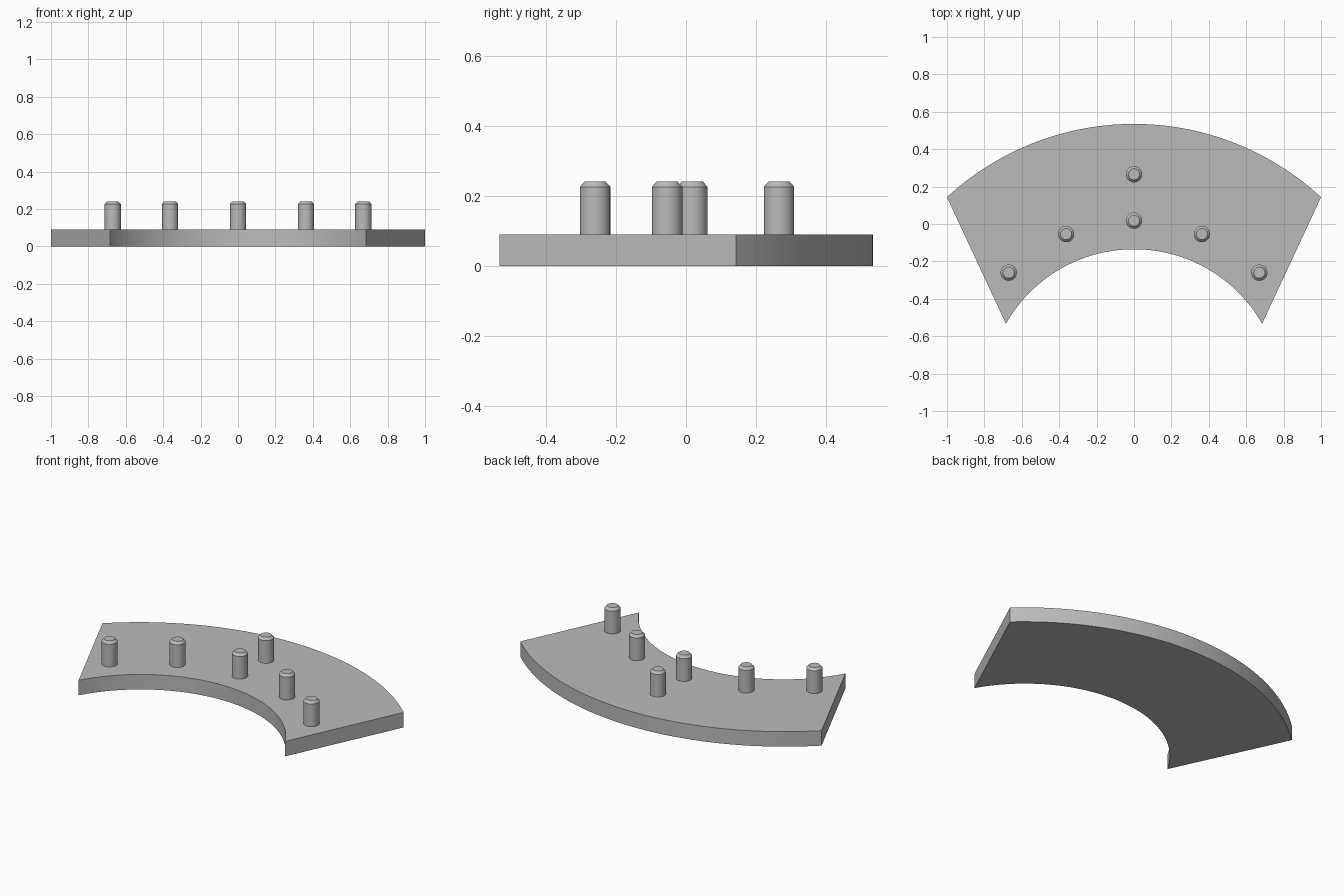
import bpy
import bmesh
from math import asin, sin, cos, pi

if "Cube" in bpy.data.objects:
    bpy.data.objects.remove(bpy.data.objects["Cube"], do_unlink=True)

grey = bpy.data.materials.new("plain grey")
grey.use_nodes = True
colour = (0.5, 0.5, 0.5, 1)
grey.diffuse_color = colour
grey.node_tree.nodes["Principled BSDF"].inputs["Base Color"].default_value = colour

PLATE_TOP = 0.09


def finish(bm, name):
    """Turn a bmesh into a smooth-shaded object with sharp edges kept."""
    bmesh.ops.recalc_face_normals(bm, faces=bm.faces)
    mesh = bpy.data.meshes.new(name)
    bm.to_mesh(mesh)
    bm.free()
    mesh.materials.append(grey)
    obj = bpy.data.objects.new(name, mesh)
    bpy.context.collection.objects.link(obj)
    bpy.ops.object.select_all(action="DESELECT")
    obj.select_set(True)
    bpy.context.view_layer.objects.active = obj
    bpy.ops.object.shade_smooth_by_angle(angle=pi / 6)
    return obj


def arc(half_width, crown_y, end_y, steps=72):
    """Points from -x to +x on a circle through both ends and the crown."""
    rise = crown_y - end_y
    radius = (half_width ** 2 + rise ** 2) / (2 * rise)
    sweep = asin(half_width / radius)
    angles = [sweep * (2 * i / steps - 1) for i in range(steps + 1)]
    return [(radius * sin(a), crown_y - radius + radius * cos(a)) for a in angles]


# Curved plate: outer and inner arcs bridged by quads, then given thickness
bm = bmesh.new()
outer = [bm.verts.new((x, y, 0)) for x, y in arc(1.0, 0.535, 0.143)]
inner = [bm.verts.new((x, y, 0)) for x, y in arc(0.685, -0.135, -0.533)]
for i in range(len(outer) - 1):
    bm.faces.new((outer[i], inner[i], inner[i + 1], outer[i + 1]))
solid = bmesh.ops.extrude_face_region(bm, geom=bm.faces[:], use_keep_orig=True)
raised = [v for v in solid["geom"] if isinstance(v, bmesh.types.BMVert)]
bmesh.ops.translate(bm, verts=raised, vec=(0, 0, PLATE_TOP))
finish(bm, "curved_plate")


def peg(name, x, y, sides=32):
    """Round upright peg with a chamfered tip."""
    bm = bmesh.new()
    profile = [(0.0435, PLATE_TOP - 0.01), (0.0435, 0.226), (0.03, 0.241)]
    rings = [[bm.verts.new((x + r * cos(2 * pi * k / sides),
                            y + r * sin(2 * pi * k / sides), z))
              for k in range(sides)] for r, z in profile]
    for low, high in zip(rings, rings[1:]):
        for k in range(sides):
            n = (k + 1) % sides
            bm.faces.new((low[k], low[n], high[n], high[k]))
    bm.faces.new(rings[0])
    bm.faces.new(rings[-1])
    finish(bm, name)


# Pegs on the centre line, then the mirrored pairs
peg("back_peg", 0, 0.266)
peg("centre_peg", 0, 0.018)
for side, sign in (("left", 1), ("right", -1)):
    peg(side + "_middle_peg", sign * 0.363, -0.054)
    peg(side + "_end_peg", sign * 0.67, -0.26)
